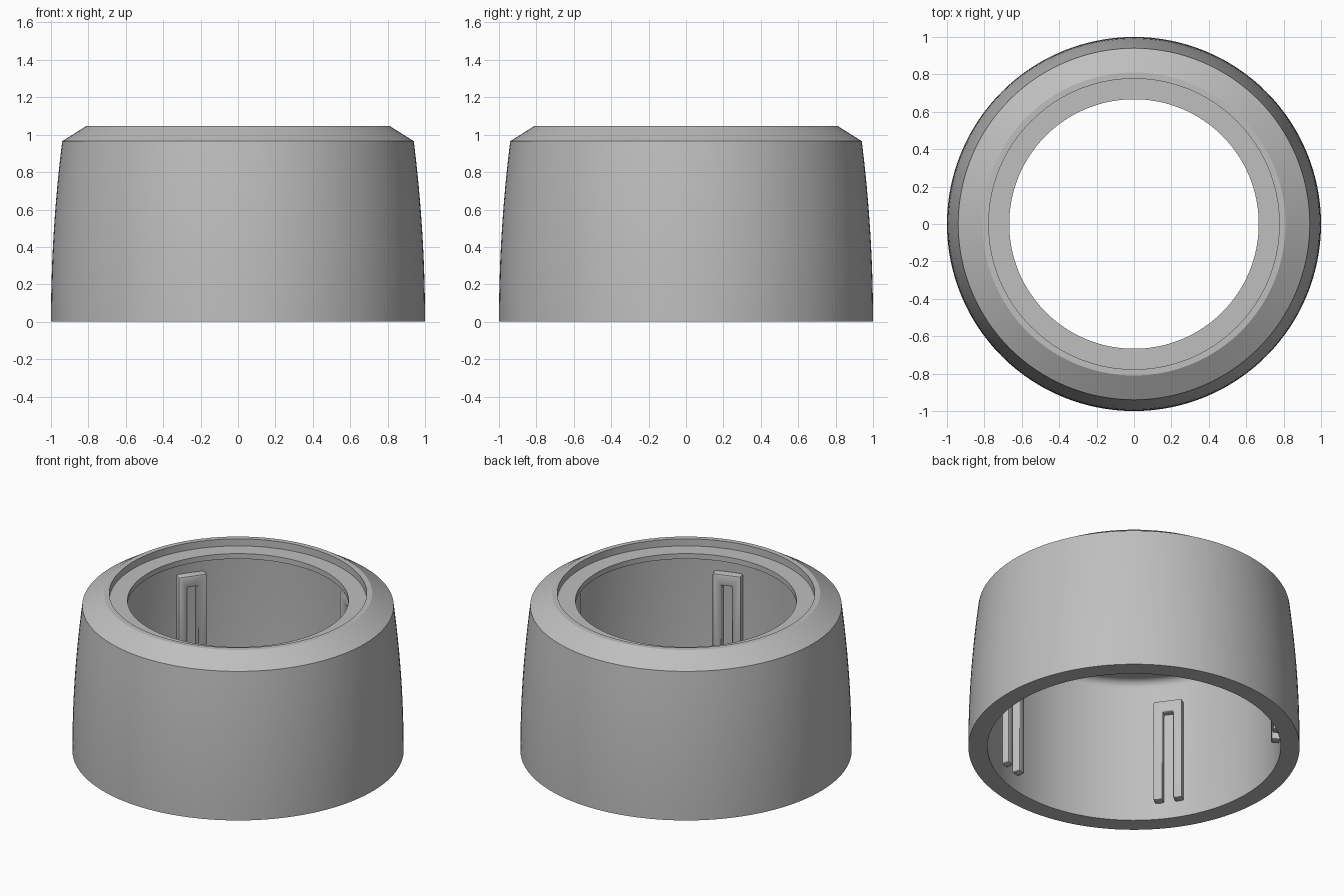
import bpy, bmesh, math
from mathutils import Matrix

cube = bpy.data.objects.get("Cube")
if cube:
    bpy.data.objects.remove(cube, do_unlink=True)

SEGMENTS = 128
WALL = 0.885          # inner wall radius
TOP = 1.047           # overall height

grey = bpy.data.materials.new("plain grey")
grey.use_nodes = True
colour = (0.52, 0.52, 0.52, 1)
grey.diffuse_color = colour
grey.node_tree.nodes["Principled BSDF"].inputs["Base Color"].default_value = colour


def add_object(name, bm, angle):
    bmesh.ops.recalc_face_normals(bm, faces=bm.faces)
    mesh = bpy.data.meshes.new(name)
    bm.to_mesh(mesh)
    bm.free()
    mesh.materials.append(grey)
    obj = bpy.data.objects.new(name, mesh)
    bpy.context.collection.objects.link(obj)
    bpy.ops.object.select_all(action="DESELECT")
    obj.select_set(True)
    bpy.context.view_layer.objects.active = obj
    bpy.ops.object.shade_smooth_by_angle(angle=math.radians(angle))
    return obj


def lathe(name, profile):
    """Revolve a closed (radius, height) profile around z."""
    bm = bmesh.new()
    rings = []
    for i in range(SEGMENTS):
        a = math.tau * i / SEGMENTS
        rings.append([bm.verts.new((r * math.cos(a), r * math.sin(a), z))
                      for r, z in profile])
    n = len(profile)
    for i in range(SEGMENTS):
        here, after = rings[i], rings[(i + 1) % SEGMENTS]
        for j in range(n):
            k = (j + 1) % n
            bm.faces.new((here[j], after[j], after[k], here[k]))
    return add_object(name, bm, 30)


# Collar: bowed outer wall, chamfered shoulder, recessed seat and thin lip
SHOULDER = 0.965
outer = [(1 - 0.06 * (i / 12) ** 2, SHOULDER * i / 12) for i in range(13)]
top = [(0.81, TOP), (0.777, TOP), (0.777, 1.0), (0.667, 1.0), (0.667, SHOULDER)]
fillet = 0.05
corner = []
for i in range(7):
    a = math.pi / 2 * (1 - i / 6)
    corner.append((WALL - fillet + fillet * math.cos(a),
                   SHOULDER - fillet + fillet * math.sin(a)))
lathe("collar", outer + top + corner + [(WALL, 0)])

# Guide lugs: five upside-down U shapes on the inner wall
HALF, SLOT = 0.09, 0.033
LOW, HIGH, SLOT_TOP = 0.11, 0.795, 0.72
FACE = 0.835
outline = [(-HALF, LOW), (-SLOT, LOW), (-SLOT, SLOT_TOP), (SLOT, SLOT_TOP),
           (SLOT, LOW), (HALF, LOW), (HALF, HIGH), (-HALF, HIGH)]
for i in range(5):
    bm = bmesh.new()
    back = bm.faces.new([bm.verts.new((WALL + 0.015, y, z)) for y, z in outline])
    front = bmesh.ops.extrude_face_region(bm, geom=[back], use_keep_orig=True)
    moved = [v for v in front["geom"] if isinstance(v, bmesh.types.BMVert)]
    bmesh.ops.translate(bm, verts=moved, vec=(FACE - WALL - 0.015, 0, 0))
    edges = [e for e in bm.edges if min(v.co.x for v in e.verts) < WALL]
    bmesh.ops.recalc_face_normals(bm, faces=bm.faces)
    bmesh.ops.bevel(bm, geom=edges, offset=0.01, segments=2, profile=0.5,
                    affect="EDGES")
    bm.transform(Matrix.Rotation(math.tau * i / 5, 4, "Z"))
    add_object(f"guide_lug_{i + 1}", bm, 40)
